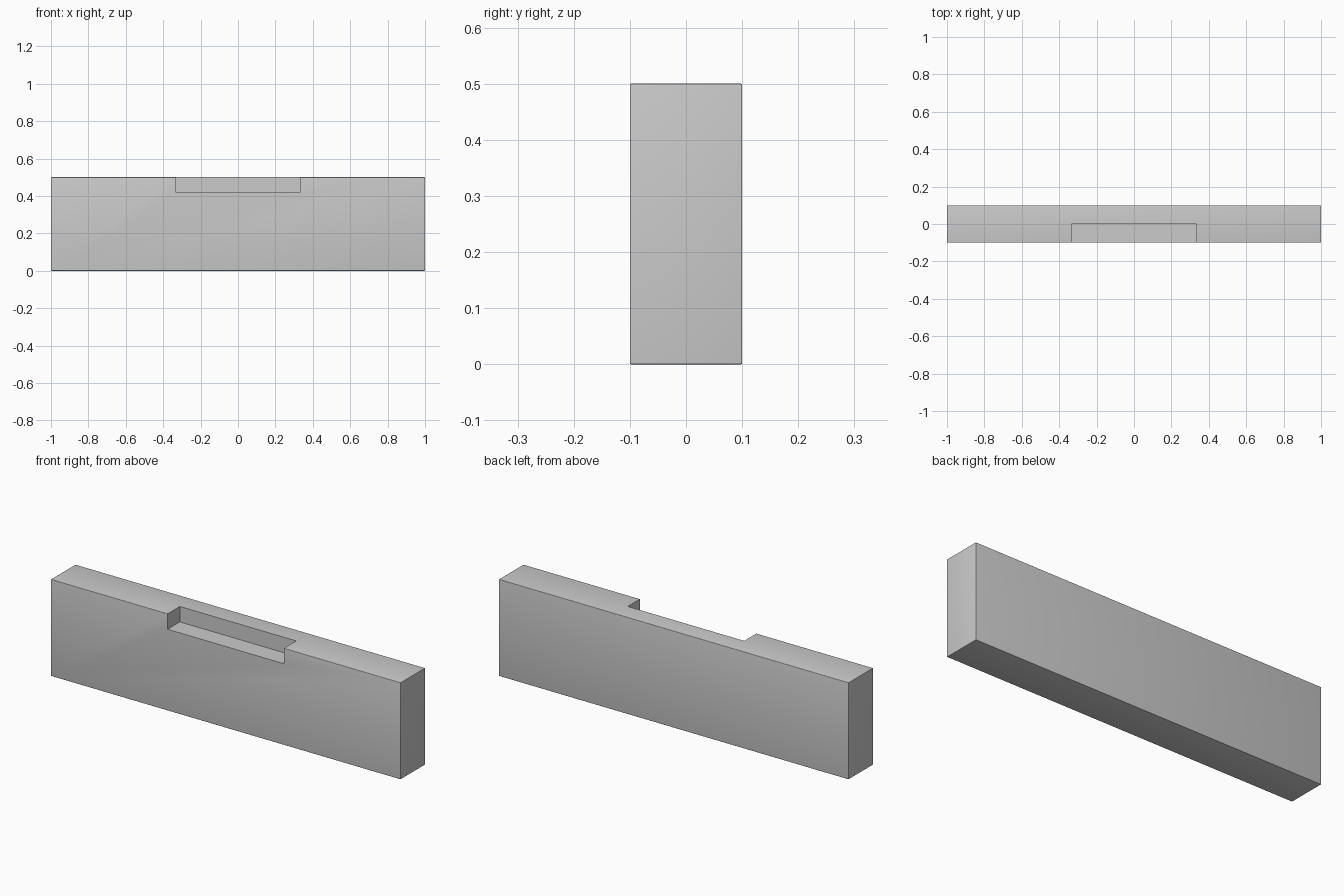
import bpy
import math

if "Cube" in bpy.data.objects:
    bpy.data.objects.remove(bpy.data.objects["Cube"])


def box(name, size, centre):
    bpy.ops.mesh.primitive_cube_add(size=1, location=centre)
    ob = bpy.context.object
    ob.name = name
    ob.scale = size
    bpy.ops.object.transform_apply(location=True, rotation=False, scale=True)
    return ob


# Cutter for the shallow recess in the top front edge
cutter = box("recess_cutter", (0.666, 0.4, 0.4), (0, -0.2, 0.62))
cutter.hide_render = True

# Upright slab with barely softened edges
slab = box("notched_slab", (2.0, 0.2, 0.5), (0, 0, 0.25))
bevel = slab.modifiers.new("soft_edges", 'BEVEL')
bevel.width = 0.002
bevel.segments = 4

# Cut the recess with crisp edges
cut = slab.modifiers.new("recess", 'BOOLEAN')
cut.operation = 'DIFFERENCE'
cut.solver = 'EXACT'
cut.object = cutter
for name in ("soft_edges", "recess"):
    bpy.ops.object.modifier_apply(modifier=name)
bpy.data.objects.remove(cutter, do_unlink=True)

# Smooth the rounded edges, keep the recess sharp
bpy.ops.object.shade_smooth_by_angle(angle=math.radians(35))
